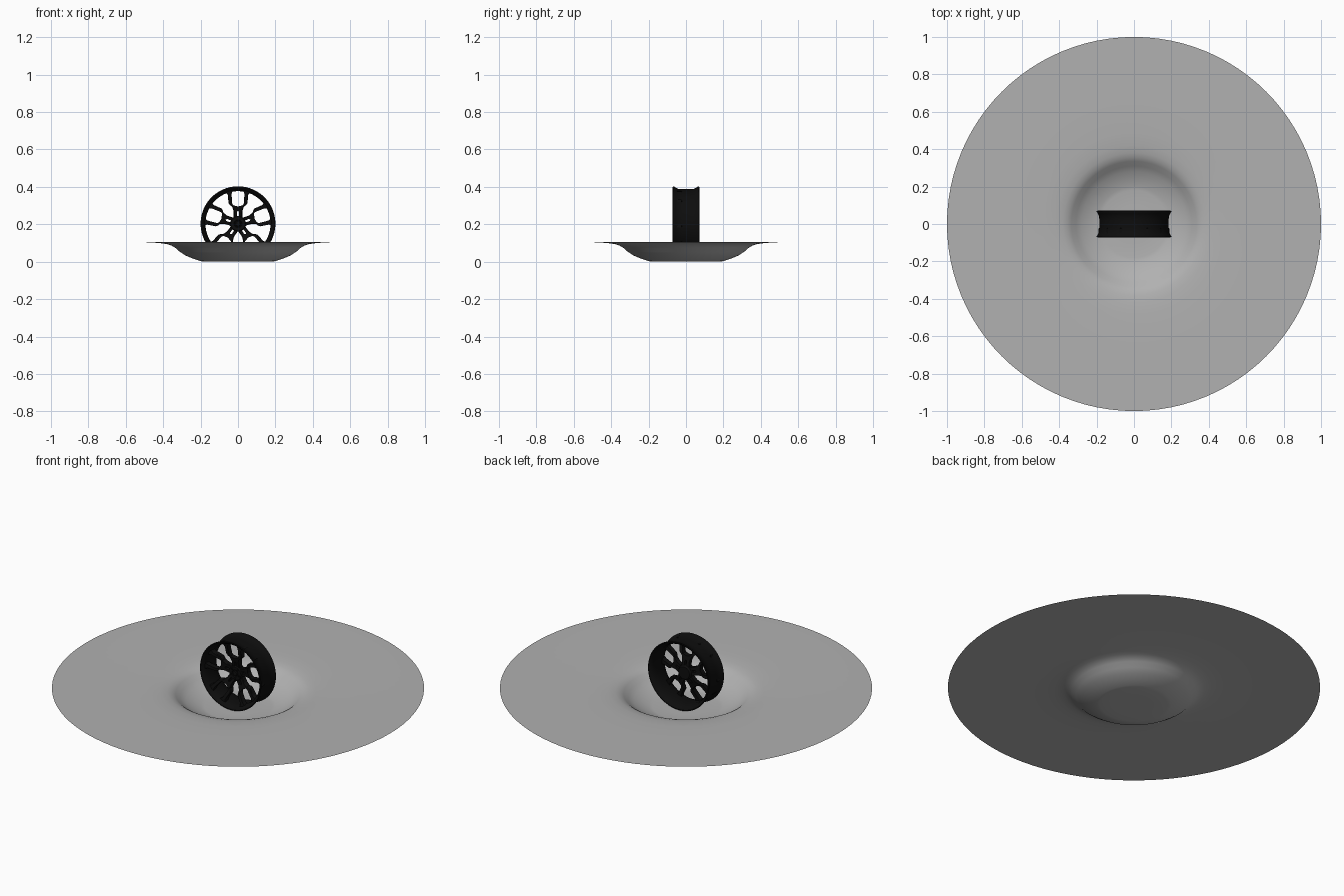
import bpy, bmesh, math
from mathutils import Matrix

if "Cube" in bpy.data.objects:
    bpy.data.objects.remove(bpy.data.objects["Cube"])


def material(name, v):
    m = bpy.data.materials.new(name)
    m.diffuse_color = (v, v, v, 1)
    m.use_nodes = True
    m.node_tree.nodes["Principled BSDF"].inputs["Base Color"].default_value = m.diffuse_color
    return m


black = material("black_metal", 0.004)
grey = material("dull_grey", 0.44)
CENTRE = 0.203


def finish(name, bm, mat=None, angle=35):
    me = bpy.data.meshes.new(name)
    bm.to_mesh(me)
    bm.free()
    ob = bpy.data.objects.new(name, me)
    bpy.context.collection.objects.link(ob)
    if mat:
        me.materials.append(mat)
    bpy.ops.object.select_all(action='DESELECT')
    bpy.context.view_layer.objects.active = ob
    ob.select_set(True)
    bpy.ops.object.shade_smooth_by_angle(angle=math.radians(angle))
    return ob


def lathe(profile, n, closed=False):
    """Revolve (radius, height) points around z."""
    bm = bmesh.new()
    rings = []
    for r, z in profile:
        if r == 0:
            rings.append([bm.verts.new((0, 0, z))] * n)
        else:
            rings.append([bm.verts.new((r * math.cos(2 * math.pi * i / n),
                                        r * math.sin(2 * math.pi * i / n), z)) for i in range(n)])
    pairs = list(zip(rings, rings[1:])) + ([(rings[-1], rings[0])] if closed else [])
    for a, b in pairs:
        for i in range(n):
            j = (i + 1) % n
            bm.faces.new(list(dict.fromkeys((a[i], b[i], b[j], a[j]))))
    bmesh.ops.recalc_face_normals(bm, faces=bm.faces)
    return bm


def stand_up(bm):
    """Turn the lathe axis to face the front (+z becomes -y)."""
    bm.transform(Matrix.Translation((0, 0, CENTRE)) @ Matrix.Rotation(math.pi / 2, 4, 'X'))
    return bm


# round sheet with a sunken dish
bm = lathe([(0, 0), (0.1, 0), (0.18, 0), (0.2, 0.003), (0.24, 0.016), (0.28, 0.033),
            (0.31, 0.052), (0.335, 0.074), (0.355, 0.086), (0.38, 0.094), (0.42, 0.1),
            (0.49, 0.104), (0.65, 0.106), (1, 0.106)], 96)
if sum(f.normal.z for f in bm.faces) < 0:
    bmesh.ops.reverse_faces(bm, faces=bm.faces)
finish("dished_sheet", bm, grey, 60)

# rim barrel with slanted flared lips
outer = [(0.195, -0.071), (0.2, -0.07), (0.2, -0.067), (0.194, -0.056), (0.187, -0.044), (0.185, -0.02),
         (0.185, 0.02), (0.187, 0.044), (0.194, 0.056), (0.2, 0.067), (0.2, 0.07), (0.195, 0.071)]
inner = [(0.188, 0.066), (0.179, 0.052), (0.174, 0.035), (0.174, -0.025), (0.179, -0.05), (0.188, -0.066)]
finish("wheel_rim", stand_up(lathe(outer + inner, 80, True)), black)

# hub disc and centre cap
finish("hub", stand_up(lathe([(0, -0.02), (0.036, -0.02), (0.042, -0.01), (0.042, 0.022), (0.038, 0.028),
                              (0.021, 0.028), (0.018, 0.022), (0, 0.022)], 40)), black)
finish("centre_cap", stand_up(lathe([(0, 0.032), (0.012, 0.031), (0.016, 0.027), (0.016, 0.02)], 24)), black)

# five forked spokes: sections of (radius, inner half width, outer half width, depth)
stem = [(0.03, 0.0, 0.024, 0.02), (0.042, 0.005, 0.023, 0.023), (0.064, 0.006, 0.023, 0.027),
        (0.07, 0.0, 0.024, 0.029), (0.092, 0.0, 0.032, 0.035)]
fork = [(0.092, 0.0, 0.032, 0.035), (0.099, 0.026, 0.042, 0.037), (0.108, 0.031, 0.05, 0.04),
        (0.135, 0.033, 0.053, 0.046), (0.155, 0.034, 0.055, 0.05), (0.166, 0.033, 0.064, 0.052),
        (0.175, 0.028, 0.078, 0.053)]
bm = bmesh.new()
for k in range(5):
    turn = Matrix.Rotation(2 * math.pi * k / 5, 4, 'Z')
    for side in (1, -1):
        for secs in (stem, fork):
            rows = []
            for r, a, b, z in secs:
                pts = [(a, z), (b - 0.003, z), (b, z - 0.004), (b, z - 0.03), (a, z - 0.03)]
                rows.append([bm.verts.new(turn @ Matrix.Scale(side, 4, (1, 0, 0)) @ Matrix.Translation((t, r, h))
                                          .to_translation()) for t, h in pts])
            for p, q in zip(rows, rows[1:]):
                for i in range(5):
                    j = (i + 1) % 5
                    bm.faces.new((p[i], p[j], q[j], q[i]))
            bm.faces.new(rows[0])
            bm.faces.new(rows[-1])
bmesh.ops.recalc_face_normals(bm, faces=bm.faces)
finish("forked_spokes", stand_up(bm), black)

# wheel bolts between the spokes
bm = bmesh.new()
for k in range(5):
    a = math.radians(54 + 72 * k)
    bmesh.ops.create_cone(bm, cap_ends=True, segments=6, radius1=0.005, radius2=0.005, depth=0.008,
                          matrix=Matrix.Translation((0.029 * math.cos(a), 0.029 * math.sin(a), 0.03)))
finish("wheel_bolts", stand_up(bm), black)
